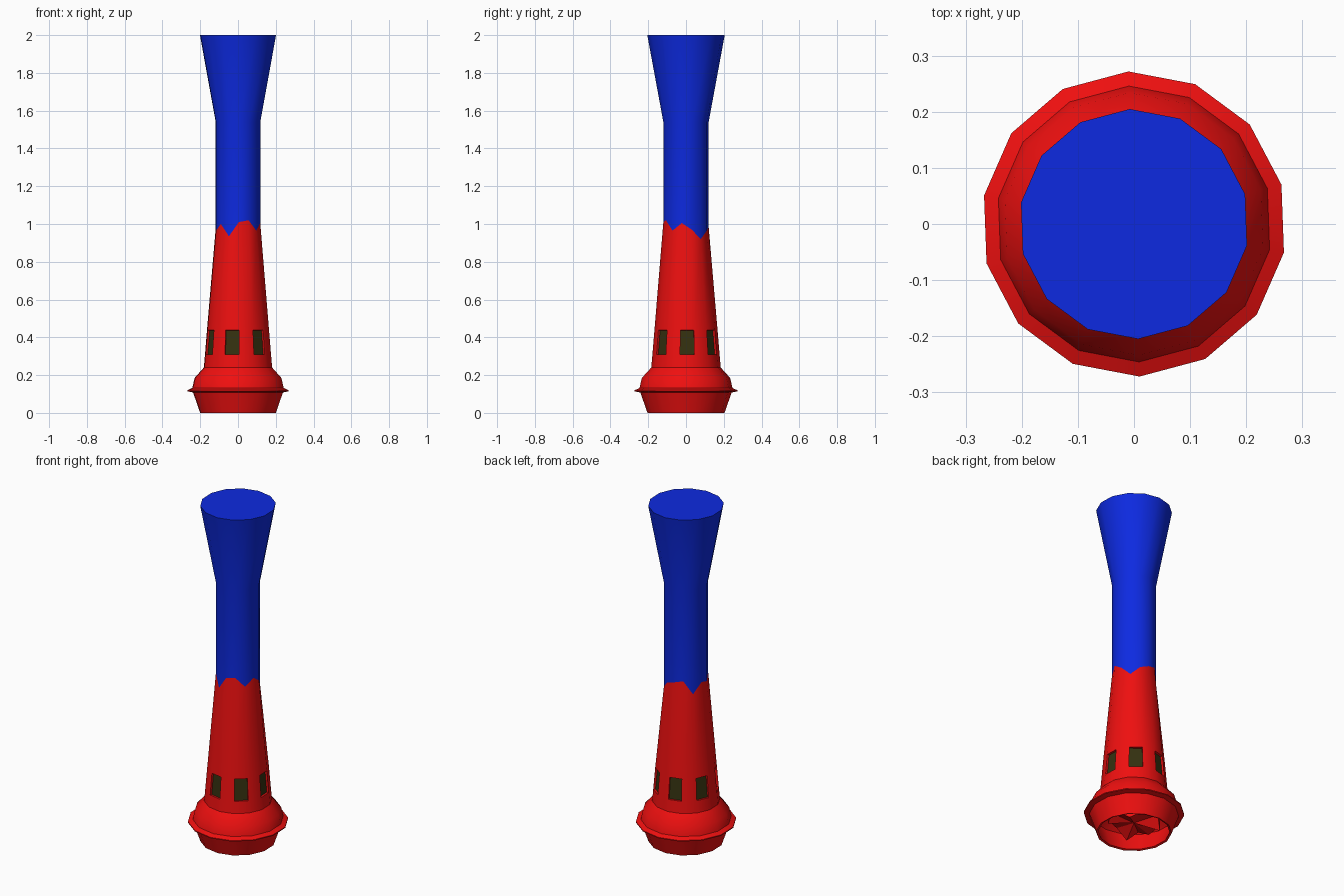
import bpy, bmesh, math

if "Cube" in bpy.data.objects:
    bpy.data.objects.remove(bpy.data.objects["Cube"])

N = 14
START = math.radians(92.1)


def material(name, rgb):
    m = bpy.data.materials.new(name)
    m.diffuse_color = (*rgb, 1)
    m.use_nodes = True
    m.node_tree.nodes["Principled BSDF"].inputs["Base Color"].default_value = m.diffuse_color
    return m


red = material("red_paint", (0.86, 0.005, 0.005))
blue = material("blue_paint", (0.004, 0.023, 0.75))
glass = material("dark_window", (0.035, 0.03, 0.005))

# Jagged paint line, one height per column
JAG = [0.985, 1.0, 0.92, 0.98, 0.965, 1.0, 0.935,
       1.01, 1.02, 0.965, 1.005, 0.97, 0.92, 0.965]


def loft(name, profile, mats, cap_start=False, cap_end=False, window_band=None):
    """Stack 14-sided rings; a ring height may be a number or a list per column."""
    bm = bmesh.new()
    rings = []
    for r, z in profile:
        ring = []
        for i in range(N):
            a = START + i * math.tau / N
            h = z[i] if isinstance(z, list) else z
            ring.append(bm.verts.new((r * math.cos(a), r * math.sin(a), h)))
        rings.append(ring)
    windows = []
    for k, (lo, hi) in enumerate(zip(rings, rings[1:])):
        for i in range(N):
            j = (i + 1) % N
            f = bm.faces.new((lo[i], lo[j], hi[j], hi[i]))
            if k == window_band and i % 2 == 0:
                windows.append(f)
    for on, ring in ((cap_start, rings[0]), (cap_end, rings[-1])):
        if on:
            z = sum(v.co.z for v in ring) / N
            c = bm.verts.new((0, 0, z))
            for i in range(N):
                bm.faces.new((ring[i], ring[(i + 1) % N], c))
    bmesh.ops.recalc_face_normals(bm, faces=bm.faces)
    # Recessed windows on alternate sides
    if windows:
        bmesh.ops.inset_individual(bm, faces=windows, thickness=0.003, depth=0)
        bmesh.ops.inset_individual(bm, faces=windows, thickness=0.0005, depth=-0.012)
        for f in windows:
            f.material_index = 1
    me = bpy.data.meshes.new(name)
    bm.to_mesh(me)
    bm.free()
    ob = bpy.data.objects.new(name, me)
    bpy.context.collection.objects.link(ob)
    for m in mats:
        me.materials.append(m)
    bpy.ops.object.select_all(action='DESELECT')
    ob.select_set(True)
    bpy.context.view_layer.objects.active = ob
    bpy.ops.object.shade_smooth_by_angle(angle=math.radians(30))
    return ob


# Lower tower: hollow foot, thin flange, shoulder, windows, tapered shaft
loft("lower_tower", [
    (0.14, 0.19), (0.228, 0.115), (0.193, 0.004), (0.204, 0),
    (0.242, 0.108), (0.272, 0.114), (0.272, 0.120), (0.246, 0.132),
    (0.234, 0.185), (0.184, 0.24), (0.178, 0.308), (0.167, 0.44),
    (0.120, JAG)], [red, glass], window_band=10)

# Upper tower: straight neck and flared top
loft("upper_tower", [(0.120, JAG), (0.120, 1.54), (0.205, 2.0)], [blue], cap_end=True)

# Jagged core inside the hollow foot
teeth = [0.05 + (z - 0.965) * 0.8 for z in JAG]
loft("inner_core", [(0.14, teeth), (0.14, 0.19)], [red], cap_start=True)
